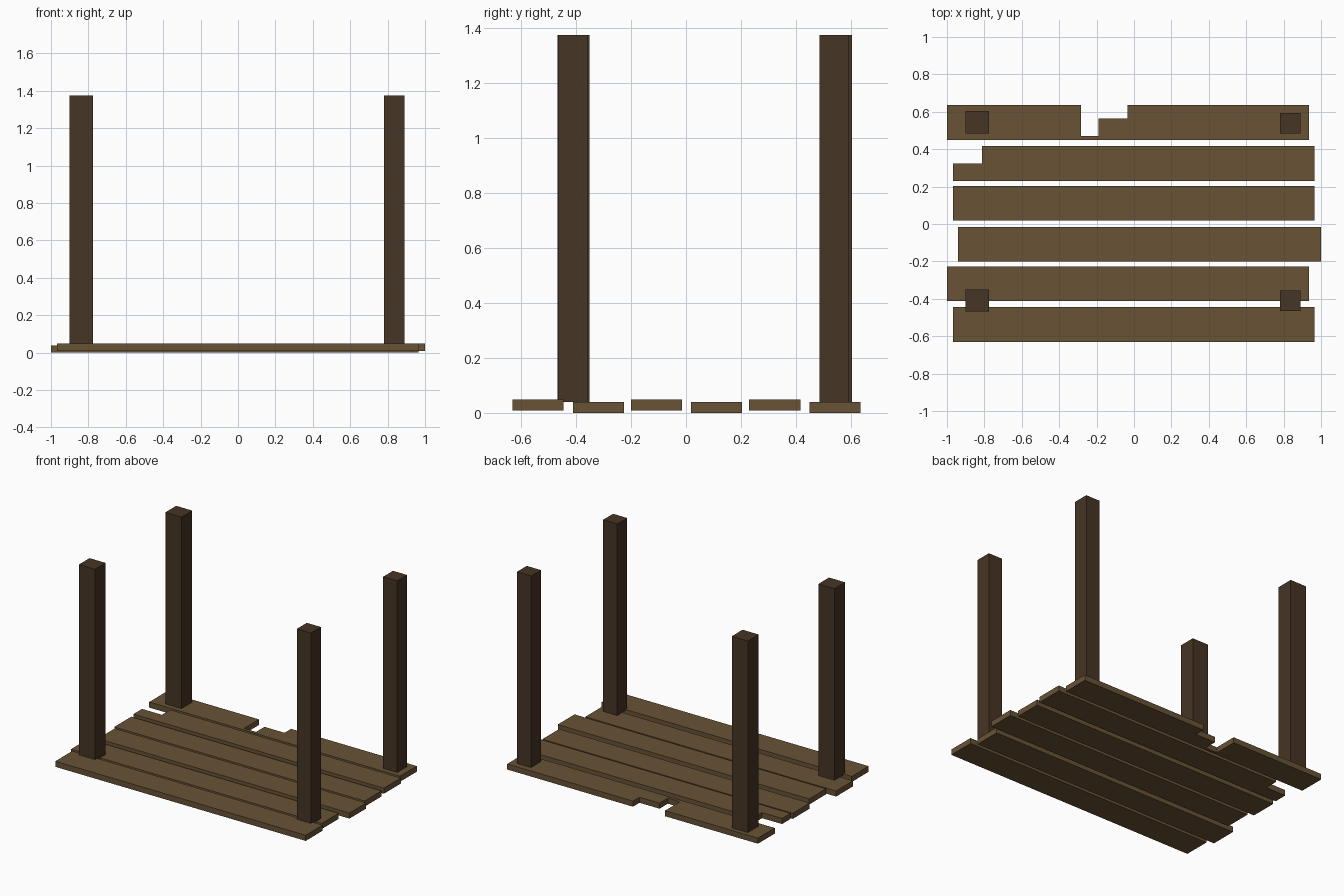
import bpy, bmesh

cube = bpy.data.objects.get("Cube")
if cube:
    bpy.data.objects.remove(cube, do_unlink=True)


def make_material(name, rgb):
    mat = bpy.data.materials.new(name)
    mat.use_nodes = True
    color = (*rgb, 1.0)
    mat.diffuse_color = color
    bsdf = next(n for n in mat.node_tree.nodes if n.type == 'BSDF_PRINCIPLED')
    bsdf.inputs["Base Color"].default_value = color
    bsdf.inputs["Roughness"].default_value = 0.9
    return mat


plank_wood = make_material("plank wood", (0.138, 0.084, 0.036))
post_wood = make_material("dark post wood", (0.061, 0.035, 0.017))


def prism(name, outline, z0, z1, mat):
    """Extrude a counter-clockwise outline from z0 up to z1."""
    bm = bmesh.new()
    base = bm.faces.new([bm.verts.new((x, y, z0)) for x, y in outline])
    ext = bmesh.ops.extrude_face_region(bm, geom=[base], use_keep_orig=True)
    verts = [g for g in ext["geom"] if isinstance(g, bmesh.types.BMVert)]
    bmesh.ops.translate(bm, verts=verts, vec=(0, 0, z1 - z0))
    bmesh.ops.recalc_face_normals(bm, faces=bm.faces)
    mesh = bpy.data.meshes.new(name)
    bm.to_mesh(mesh)
    bm.free()
    mesh.materials.append(mat)
    obj = bpy.data.objects.new(name, mesh)
    bpy.context.collection.objects.link(obj)
    return obj


def rect(x0, x1, y0, y1):
    return [(x0, y0), (x1, y0), (x1, y1), (x0, y1)]


LOW, HIGH, THICK = 0.0, 0.009, 0.039

# Whole planks, alternating in height
for name, x0, x1, y0, y1, z in (
    ("plank_front", -0.967, 0.965, -0.632, -0.445, HIGH),
    ("plank_second", -1.0, 0.935, -0.412, -0.226, LOW),
    ("plank_third", -0.94, 1.0, -0.2, -0.015, HIGH),
    ("plank_fourth", -0.967, 0.965, 0.018, 0.204, LOW),
):
    prism(name, rect(x0, x1, y0, y1), z, z + THICK, plank_wood)

# Plank with a broken corner
prism("plank_broken_corner",
      [(-0.967, 0.229), (0.965, 0.229), (0.965, 0.416), (-0.813, 0.416),
       (-0.813, 0.323), (-0.967, 0.323)], HIGH, HIGH + THICK, plank_wood)

# Back plank with a stepped notch broken out of its edge
prism("plank_broken_back",
      [(-1.0, 0.45), (0.935, 0.45), (0.935, 0.635), (-0.035, 0.635),
       (-0.035, 0.563), (-0.19, 0.563), (-0.19, 0.471), (-0.283, 0.471),
       (-0.283, 0.635), (-1.0, 0.635)], LOW, LOW + THICK, plank_wood)

# Corner posts standing on the lower planks
for name, x0, x1, y0, y1 in (
    ("post_front_right", -0.9, -0.776, -0.468, -0.351),
    ("post_front_left", 0.78, 0.889, -0.466, -0.356),
    ("post_back_right", -0.9, -0.776, 0.485, 0.604),
    ("post_back_left", 0.78, 0.889, 0.485, 0.594),
):
    prism(name, rect(x0, x1, y0, y1), THICK, 1.375, post_wood)
